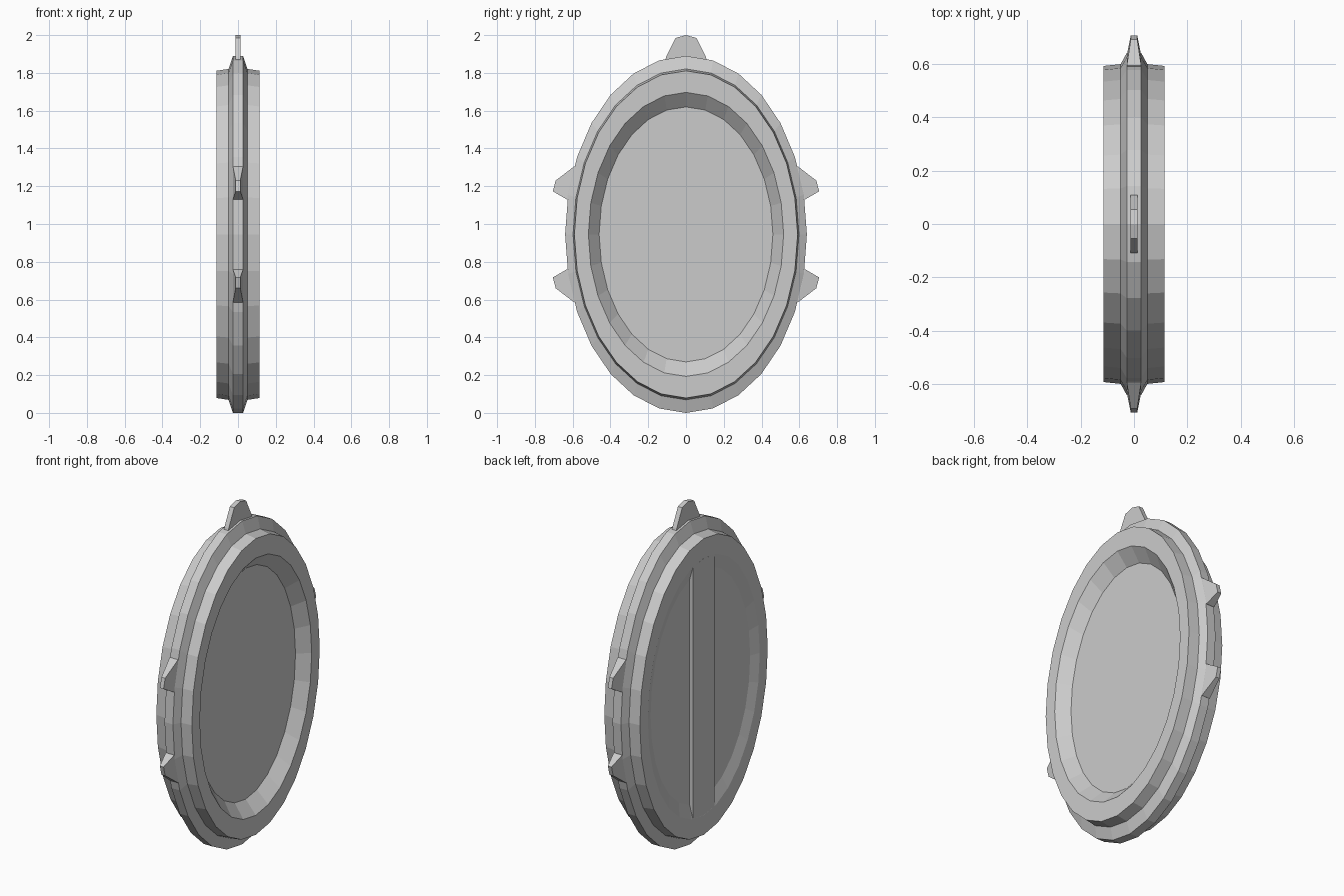
import bpy, bmesh, math

if "Cube" in bpy.data.objects:
    bpy.data.objects.remove(bpy.data.objects["Cube"])

CZ = 0.945      # height of the oval's centre
SEG = 28        # sides of the oval


def finish(name, bm):
    bmesh.ops.recalc_face_normals(bm, faces=bm.faces)
    mesh = bpy.data.meshes.new(name)
    bm.to_mesh(mesh)
    bm.free()
    ob = bpy.data.objects.new(name, mesh)
    bpy.context.collection.objects.link(ob)
    return ob


def loft(name, rings):
    """Bridge closed rings of equal length and cap both ends."""
    bm = bmesh.new()
    loops = [[bm.verts.new(p) for p in ring] for ring in rings]
    for a, b in zip(loops, loops[1:]):
        n = len(a)
        for i in range(n):
            j = (i + 1) % n
            bm.faces.new((a[i], a[j], b[j], b[i]))
    bm.faces.new(loops[0])
    bm.faces.new(loops[-1])
    return finish(name, bm)


def oval(x, ry, rz):
    return [(x, ry * math.sin(2 * math.pi * i / SEG),
             CZ + rz * math.cos(2 * math.pi * i / SEG)) for i in range(SEG)]


def plate(name, outline, x0, x1):
    return loft(name, [[(x, y, z) for y, z in outline] for x in (x0, x1)])


# Oval body: shallow back dish, rim, flange, rim, deep front dish
loft("oval_body", [oval(*r) for r in (
    (-0.093, 0.46, 0.675),
    (-0.115, 0.517, 0.752),
    (-0.115, 0.591, 0.866),
    (-0.05, 0.598, 0.876),
    (-0.027, 0.64, 0.945),
    (0.027, 0.64, 0.945),
    (0.05, 0.598, 0.876),
    (0.115, 0.591, 0.866),
    (0.115, 0.517, 0.752),
    (0.05, 0.46, 0.675),
)])

# Flush bar across the back dish
plate("back_bar", [(-0.1, CZ - 0.735), (0, CZ - 0.75), (0.1, CZ - 0.735),
                   (0.1, CZ + 0.735), (0, CZ + 0.75), (-0.1, CZ + 0.735)],
      -0.115, -0.085)

# Top tab
plate("top_tab", [(-0.115, 1.85), (0.115, 1.85), (0.105, 1.885), (0.055, 1.985),
                  (0, 2.0), (-0.055, 1.985), (-0.105, 1.885)], -0.014, 0.014)

# Four tapered side tabs, mirrored left-right and up-down
for sy, side in ((-1, "left"), (1, "right")):
    for sz, level in ((-1, "lower"), (1, "upper")):
        def edge(w, pts):
            (ya, za), (yb, zb) = pts
            return [(-w, sy * ya, CZ + sz * za), (w, sy * ya, CZ + sz * za),
                    (w, sy * yb, CZ + sz * zb), (-w, sy * yb, CZ + sz * zb)]
        loft(f"{level}_{side}_tab", [
            edge(0.027, ((0.56, 0.34), (0.60, 0.185))),
            edge(0.027, ((0.592, 0.36), (0.631, 0.185))),
            edge(0.012, ((0.69, 0.285), (0.705, 0.228))),
        ])
